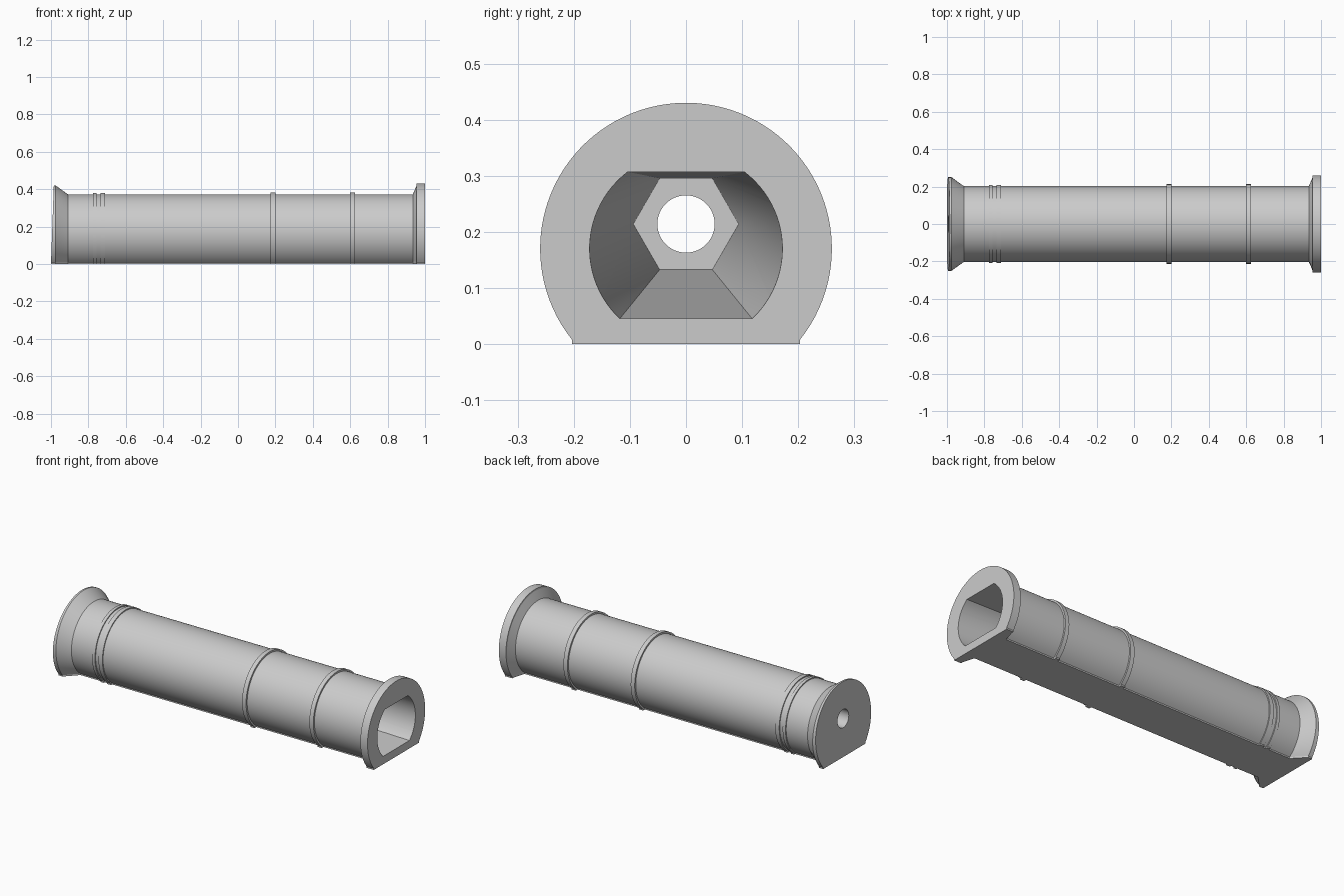
import bpy, bmesh, math

AXIS_Z = 0.17      # height of the tube axis
SKIRT = 0.008      # thickness of the flat base strip
SEGMENTS = 72

old = bpy.data.objects.get("Cube")
if old:
    bpy.data.objects.remove(old)

grey = bpy.data.materials.new("plain_grey")
grey.use_nodes = True
tone = (0.6, 0.6, 0.6, 1)
grey.diffuse_color = tone
grey.node_tree.nodes["Principled BSDF"].inputs["Base Color"].default_value = tone


def make_object(name, bm):
    bmesh.ops.recalc_face_normals(bm, faces=bm.faces)
    mesh = bpy.data.meshes.new(name)
    bm.to_mesh(mesh)
    bm.free()
    mesh.materials.append(grey)
    obj = bpy.data.objects.new(name, mesh)
    bpy.context.collection.objects.link(obj)
    return obj


def section(radius):
    """Round section with its underside cut flat, as (y, z) pairs."""
    limit = math.acos((SKIRT - AXIS_Z) / radius)
    arc = []
    for i in range(SEGMENTS + 1):
        a = limit * (2 * i / SEGMENTS - 1)
        arc.append((radius * math.sin(a), AXIS_Z + radius * math.cos(a)))
    return [(arc[0][0], 0)] + arc + [(arc[-1][0], 0)]


# Stations along the tube: flared end, body with raised bands, flange
BODY = 0.203
stations = [(-1, 0.25), (-0.975, 0.25), (-0.91, BODY)]
for start, end, radius in [(-0.775, -0.757, 0.209), (-0.735, -0.71, 0.209),
                           (0.175, 0.2, 0.213), (0.6, 0.625, 0.213)]:
    stations += [(start, BODY), (start, radius), (end, radius), (end, BODY)]
stations += [(0.935, BODY), (0.955, 0.25), (0.955, 0.26), (1, 0.26)]

bm = bmesh.new()
rings = []
for index, (x, radius) in enumerate(stations):
    ring = []
    for y, z in section(radius):
        lean = 0.036 * z if index == 0 else 0     # end face leans slightly
        ring.append(bm.verts.new((x + lean, y, z)))
    rings.append(ring)
for a, b in zip(rings, rings[1:]):
    for i in range(len(a)):
        j = (i + 1) % len(a)
        bm.faces.new((a[i], a[j], b[j], b[i]))
bm.faces.new(rings[0])
bm.faces.new(rings[-1])
body = make_object("flanged_tube", bm)

# Tapering bore: clipped circle at the flange, hexagon at the far end
bm = bmesh.new()
BORE, FLOOR, ROOF = 0.172, 0.045, 0.307
low = math.asin((FLOOR - AXIS_Z) / BORE)
high = math.asin((ROOF - AXIS_Z) / BORE)
for i in range(25):
    a = low + (high - low) * i / 24
    for side in (-1, 1):
        bm.verts.new((1.005, side * BORE * math.cos(a), AXIS_Z + BORE * math.sin(a)))
HOLE_Z = 0.214
for i in range(6):
    a = i * math.pi / 3
    bm.verts.new((-0.93, 0.094 * math.cos(a), HOLE_Z + 0.094 * math.sin(a)))
bmesh.ops.convex_hull(bm, input=bm.verts)
bore = make_object("bore_cutter", bm)

# Small round hole through the flared end
bpy.ops.mesh.primitive_cylinder_add(vertices=48, radius=0.051, depth=0.5,
                                    location=(-1, 0, HOLE_Z),
                                    rotation=(0, math.pi / 2, 0))
hole = bpy.context.object
hole.name = "hole_cutter"
hole.data.materials.append(grey)

bpy.ops.object.select_all(action='DESELECT')
body.select_set(True)
bpy.context.view_layer.objects.active = body
for cutter in (bore, hole):
    cutter.hide_render = True
    mod = body.modifiers.new("cut", 'BOOLEAN')
    mod.operation = 'DIFFERENCE'
    mod.solver = 'EXACT'
    mod.object = cutter
    bpy.ops.object.modifier_apply(modifier=mod.name)
    bpy.data.objects.remove(cutter)

bpy.ops.object.shade_smooth_by_angle(angle=math.radians(20))
